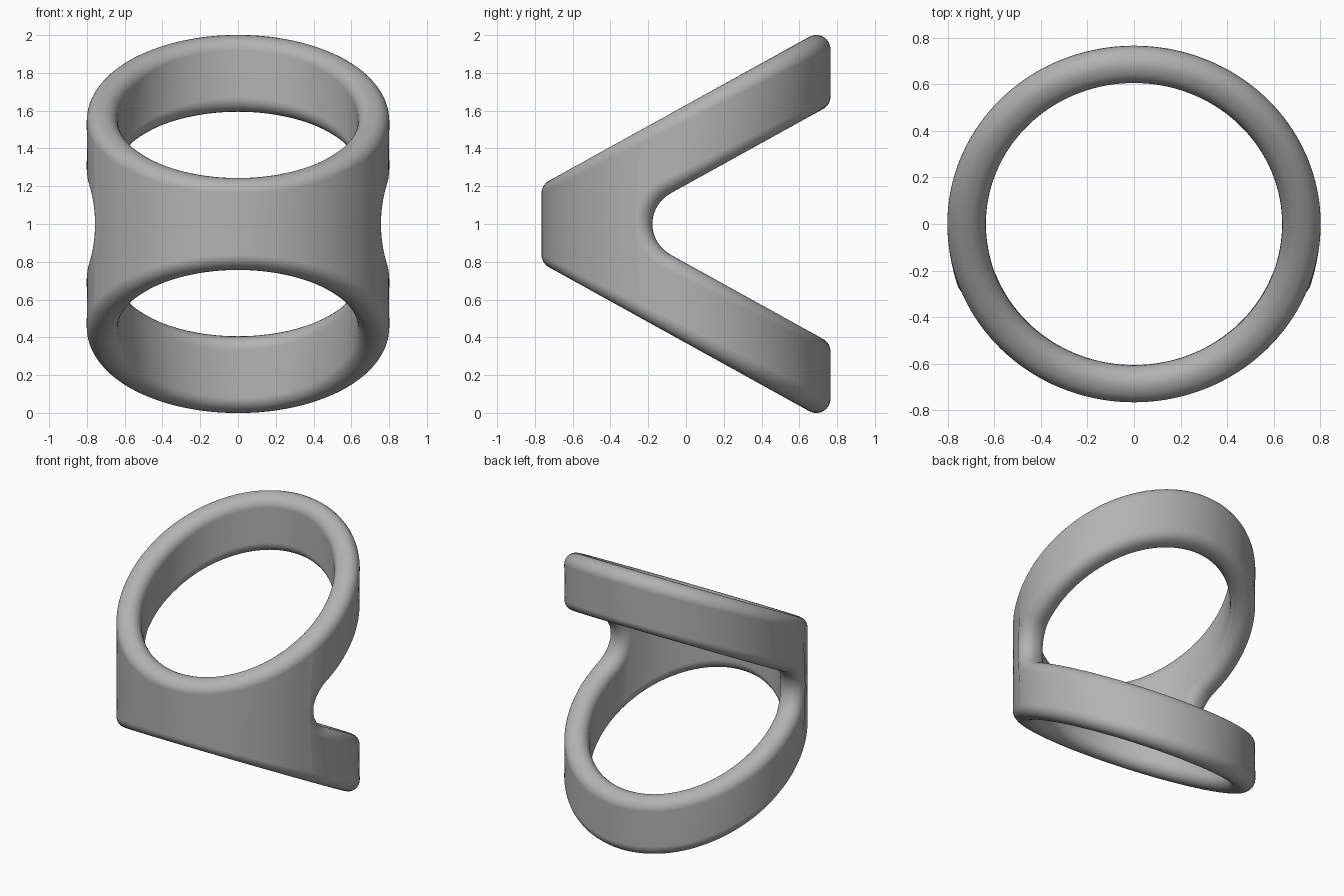
import bpy, bmesh
from math import sin, cos, asin, atan2, pi, radians, sqrt
from mathutils import Vector

cube = bpy.data.objects.get("Cube")
if cube:
    bpy.data.objects.remove(cube)

OUTER, INNER = (0.8, 0.765), (0.635, 0.605)   # ellipse half-axes of the wall
FILLET, ARC = 0.075, 9                        # edge rounding
SLOPE, TOP_Z = 0.553, 0.63                    # upper cut plane, z measured from mid-height
NOTCH_Y, NOTCH_R = 0.007, 0.185               # rounded root of the V
ARC_COLS, ARM_COLS, FRONT_COLS = 14, 44, 30
TILT = atan2(SLOPE, 1)


def wall(ell, t, z):
    return Vector((ell[0] * cos(t), ell[1] * sin(t), z))


def normal(ell, t):
    return Vector((cos(t) / ell[0], sin(t) / ell[1], 0)).normalized()


def angle_of(ell, p):
    return atan2(p.y / ell[1], p.x / ell[0])


def fillet(p, n, m):
    """Rounded corner at p, running from the wall (normal n) to the cut (normal m)."""
    centre = p - (n + m) * (FILLET / (1 + n.dot(m)))
    return [centre + FILLET * n.slerp(m, i / (ARC - 1)) for i in range(ARC)]


def rim(points, m):
    """Both rounded edges of a cut, from outer wall to inner wall."""
    (t_out, z_out), (t_in, z_in) = points
    outer = fillet(wall(OUTER, t_out, z_out), normal(OUTER, t_out), m)
    inner = fillet(wall(INNER, t_in, z_in), -normal(INNER, t_in), m)
    return outer + inner[::-1]


def top_rim(t):
    points = [(t, TOP_Z + SLOPE * e[1] * sin(t)) for e in (OUTER, INNER)]
    return rim(points, Vector((0, -sin(TILT), cos(TILT))))


# Lower edge of the arm: round root first, then the straight underside
notch_rims = []
end = pi / 2 + TILT
for i in range(ARC_COLS + 1):
    a = pi + (end - pi) * i / ARC_COLS
    y, z = NOTCH_Y + NOTCH_R * cos(a), NOTCH_R * sin(a)
    points = [(asin(y / e[1]), z) for e in (OUTER, INNER)]
    notch_rims.append(rim(points, Vector((0, -cos(a), -sin(a)))))
starts = [t for t, _ in points]
for i in range(1, ARM_COLS + 1):
    points = []
    for e, s in zip((OUTER, INNER), starts):
        t = s + (pi / 2 - s) * i / ARM_COLS
        points.append((t, z + SLOPE * (e[1] * sin(t) - y)))
    notch_rims.append(rim(points, Vector((0, sin(TILT), -cos(TILT)))))

bm = bmesh.new()


def add(points):
    return [bm.verts.new(p) for p in points]


def bridge(a, b, closed):
    for i in range(len(a) if closed else len(a) - 1):
        j = (i + 1) % len(a)
        bm.faces.new((a[i], a[j], b[j], b[i]))


# Arm quarter: closed cross-sections swept round to the back
sections = [add(top_rim(angle_of(OUTER, r[0])) + r[::-1]) for r in notch_rims]
for a, b in zip(sections, sections[1:]):
    bridge(a, b, True)

# Front quarter: open cross-sections ending on the mid-height plane
first = notch_rims[0]
ends = angle_of(OUTER, first[0]), angle_of(INNER, first[-1])
columns = []
for i in range(FRONT_COLS):
    t_out, t_in = (-pi / 2 + (e + pi / 2) * i / FRONT_COLS for e in ends)
    columns.append(add(top_rim(t_out) + [wall(INNER, t_in, 0), wall(OUTER, t_out, 0)]))
columns.append(sections[0][:2 * ARC + 1] + sections[0][-1:])
for a, b in zip(columns, columns[1:]):
    bridge(a[:-1], b[:-1], False)
    bm.faces.new((a[-1], a[0], b[0], b[-1]))

# Mirror the quarter left to right and top to bottom
for axis in "XZ":
    bmesh.ops.mirror(bm, geom=bm.verts[:] + bm.edges[:] + bm.faces[:],
                     axis=axis, merge_dist=0.0005)
bmesh.ops.remove_doubles(bm, verts=bm.verts[:], dist=0.0002)
bmesh.ops.recalc_face_normals(bm, faces=bm.faces[:])
for f in bm.faces:
    f.smooth = True

mesh = bpy.data.meshes.new("split_ring")
bm.to_mesh(mesh)
bm.free()
ring = bpy.data.objects.new("split_ring", mesh)
ring.location.z = 1
bpy.context.collection.objects.link(ring)
ring.modifiers.new("even_shading", "WEIGHTED_NORMAL")

grey = bpy.data.materials.new("plain_grey")
grey.use_nodes = True
colour = (0.45, 0.45, 0.45, 1)
grey.diffuse_color = colour
grey.node_tree.nodes["Principled BSDF"].inputs["Base Color"].default_value = colour
mesh.materials.append(grey)
